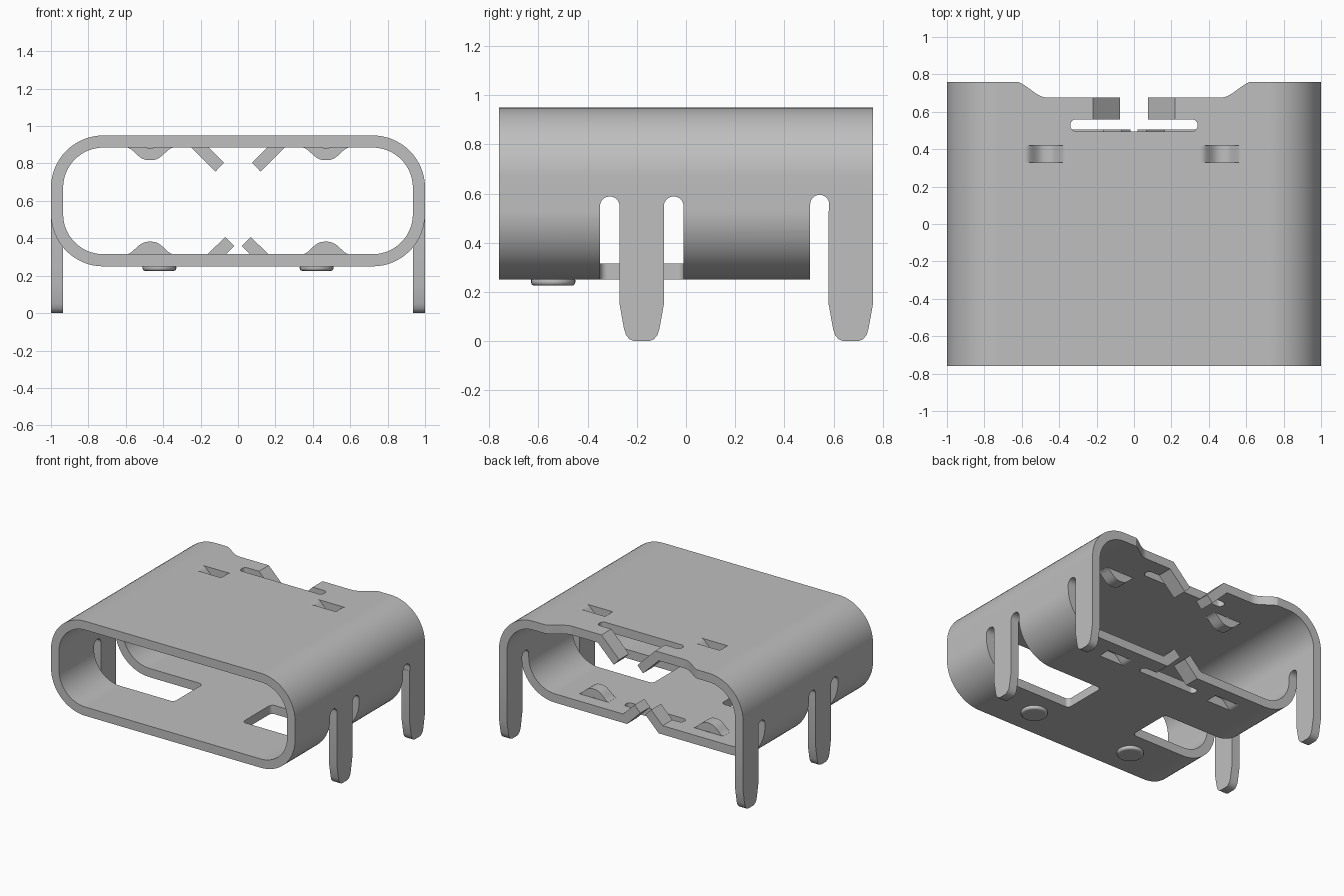
import bpy
import bmesh
from math import pi, sin, cos

if "Cube" in bpy.data.objects:
    bpy.data.objects.remove(bpy.data.objects["Cube"], do_unlink=True)

metal = bpy.data.materials.new("brushed grey metal")
metal.use_nodes = True
metal.diffuse_color = (0.52, 0.52, 0.52, 1)
metal.node_tree.nodes["Principled BSDF"].inputs["Base Color"].default_value = (0.52, 0.52, 0.52, 1)

WALL, LOW, HIGH, BACK = 0.065, 0.25, 0.95, 0.76
PLACE = {"x": lambda u, v, t: (t, u, v),
         "y": lambda u, v, t: (u, t, v),
         "z": lambda u, v, t: (u, v, t)}


def prism(name, outline, axis, start, end):
    """Extrude a 2D outline along an axis."""
    bm = bmesh.new()
    rings = [[bm.verts.new(PLACE[axis](u, v, t)) for u, v in outline] for t in (start, end)]
    n = len(outline)
    for ring in rings:
        bm.faces.new(ring)
    for i in range(n):
        j = (i + 1) % n
        bm.faces.new((rings[0][i], rings[0][j], rings[1][j], rings[1][i]))
    bmesh.ops.recalc_face_normals(bm, faces=bm.faces)
    mesh = bpy.data.meshes.new(name)
    bm.to_mesh(mesh)
    bm.free()
    mesh.materials.append(metal)
    obj = bpy.data.objects.new(name, mesh)
    bpy.context.collection.objects.link(obj)
    return obj


def rounded(u0, u1, v0, v1, r, steps):
    """Rounded rectangle outline."""
    centres = [(u1 - r, v1 - r), (u0 + r, v1 - r), (u0 + r, v0 + r), (u1 - r, v0 + r)]
    return [(cu + r * cos(pi / 2 * (q + k / steps)), cv + r * sin(pi / 2 * (q + k / steps)))
            for q, (cu, cv) in enumerate(centres) for k in range(steps + 1)]


def rect(u0, u1, v0, v1):
    return [(u0, v0), (u1, v0), (u1, v1), (u0, v1)]


def cut(target, outline, axis, start, end):
    """Subtract an extruded outline from the target."""
    cutter = prism("cutter", outline, axis, start, end)
    cutter.hide_render = True
    mod = target.modifiers.new("cut", "BOOLEAN")
    mod.operation, mod.solver, mod.object = "DIFFERENCE", "EXACT", cutter
    bpy.context.view_layer.objects.active = target
    bpy.ops.object.modifier_apply(modifier=mod.name)
    mesh = cutter.data
    bpy.data.objects.remove(cutter, do_unlink=True)
    bpy.data.meshes.remove(mesh)


# Hollow shell
shell = prism("shell", rounded(-1, 1, LOW, HIGH, 0.28, 16), "y", -BACK, BACK)
cut(shell, rounded(-1 + WALL, 1 - WALL, LOW + WALL, HIGH - WALL, 0.215, 16), "y", -1, 1)

# Open lower back, with the round-topped relief beside each back leg
cut(shell, rect(0.505, 1, 0, 0.53), "x", -1.2, 1.2)
cut(shell, rounded(0.505, 0.582, 0.4, 0.595, 0.038, 8), "x", -1.2, 1.2)

# Middle leg windows and relief slots
for s in (-1, 1):
    a, b = sorted((s * 0.28, s * 1.3))
    cut(shell, rounded(a, b, -0.35, -0.01, 0.03, 5), "z", 0.1, 0.53)
    for y in (-0.35, -0.09):
        cut(shell, rounded(y, y + 0.08, 0.4, 0.588, 0.039, 8), "x", s * 0.8, s * 1.2)

# Waved back edge of the roof
wave = [(0.65 - 0.19 * k / 12, 0.72 + 0.045 * cos(pi * k / 12)) for k in range(13)]
recess = [(0.65, 1)] + wave + [(-x, y) for x, y in reversed(wave)] + [(-0.65, 1)]
cut(shell, recess, "z", 0.8, 1.1)

# Slots and gaps that free the bent tabs
cut(shell, rounded(-0.34, 0.34, 0.495, 0.56, 0.03, 6), "z", 0.8, 1.1)
cut(shell, rect(-0.26, 0.26, 0.53, 1), "z", 0.8, 1.1)
cut(shell, rounded(-0.24, 0.24, 0.33, 0.39, 0.028, 6), "z", 0.1, 0.4)
cut(shell, rect(-0.2, 0.2, 0.36, 0.7), "z", 0.1, 0.4)

# Openings for the pressed spring strips
for s in (-1, 1):
    x = s * 0.47
    cut(shell, rect(x - 0.12, x + 0.12, 0.33, 0.42), "z", 0.8, 1.1)
    cut(shell, rect(x - 0.12, x + 0.12, 0.32, 0.41), "z", 0.1, 0.4)

parts = [shell]
top_tab = [(0.26, 0.95), (0.22, 0.95), (0.075, 0.805), (0.12, 0.757), (0.25, 0.885), (0.26, 0.885)]
low_tab = [(0.2, 0.25), (0.13, 0.25), (0.02, 0.36), (0.068, 0.408), (0.162, 0.315), (0.2, 0.315)]


def sag(u):
    """Depth of a pressed strip at offset u from its middle."""
    t = min(abs(u) / 0.125, 1)
    return 0.067 * (0.5 + 0.5 * cos(pi * t ** 1.35))


span = [-0.12 + 0.24 * k / 20 for k in range(21)]
strip = [(u, -sag(u * 1.15)) for u in span] + [(u, -WALL - sag(u)) for u in reversed(span)]

for s, side in ((1, "left"), (-1, "right")):
    # Legs with tapered feet
    for place, y in (("middle", -0.27), ("back", 0.58)):
        half = [(0, 0.53), (0, 0.15), (0.018, 0.05), (0.026, 0.025), (0.04, 0.008), (0.06, 0)]
        outline = [(y + u, z) for u, z in half] + [(y + 0.18 - u, z) for u, z in reversed(half)]
        parts.append(prism(f"{side}_{place}_leg", outline, "x", s * (1 - WALL), s))

    # Bent tabs
    parts.append(prism(f"{side}_top_tab", [(s * u, z) for u, z in top_tab], "y", 0.56, 0.675))
    parts.append(prism(f"{side}_bottom_tab", [(s * u, z) for u, z in low_tab], "y", 0.39, 0.505))

    # Pressed spring strips
    x = s * 0.47
    parts.append(prism(f"{side}_top_spring", [(x + u, HIGH + d) for u, d in strip], "y", 0.33, 0.42))
    parts.append(prism(f"{side}_bottom_spring", [(x + u, LOW - d) for u, d in strip], "y", 0.32, 0.41))

    # Round standoff under the floor
    disc = [(s * 0.42 + 0.09 * cos(pi * k / 16), -0.54 + 0.09 * sin(pi * k / 16)) for k in range(32)]
    button = prism(f"{side}_standoff", disc, "z", 0.226, LOW + 0.01)
    bevel = button.modifiers.new("soft rim", "BEVEL")
    bevel.width, bevel.segments = 0.013, 3
    parts.append(button)

# Smooth shading on curves, crisp sheet edges
bpy.ops.object.select_all(action="DESELECT")
for obj in parts:
    obj.select_set(True)
bpy.context.view_layer.objects.active = shell
bpy.ops.object.shade_smooth_by_angle(angle=pi / 6)
weighted = shell.modifiers.new("flat walls", "WEIGHTED_NORMAL")
weighted.keep_sharp = True
